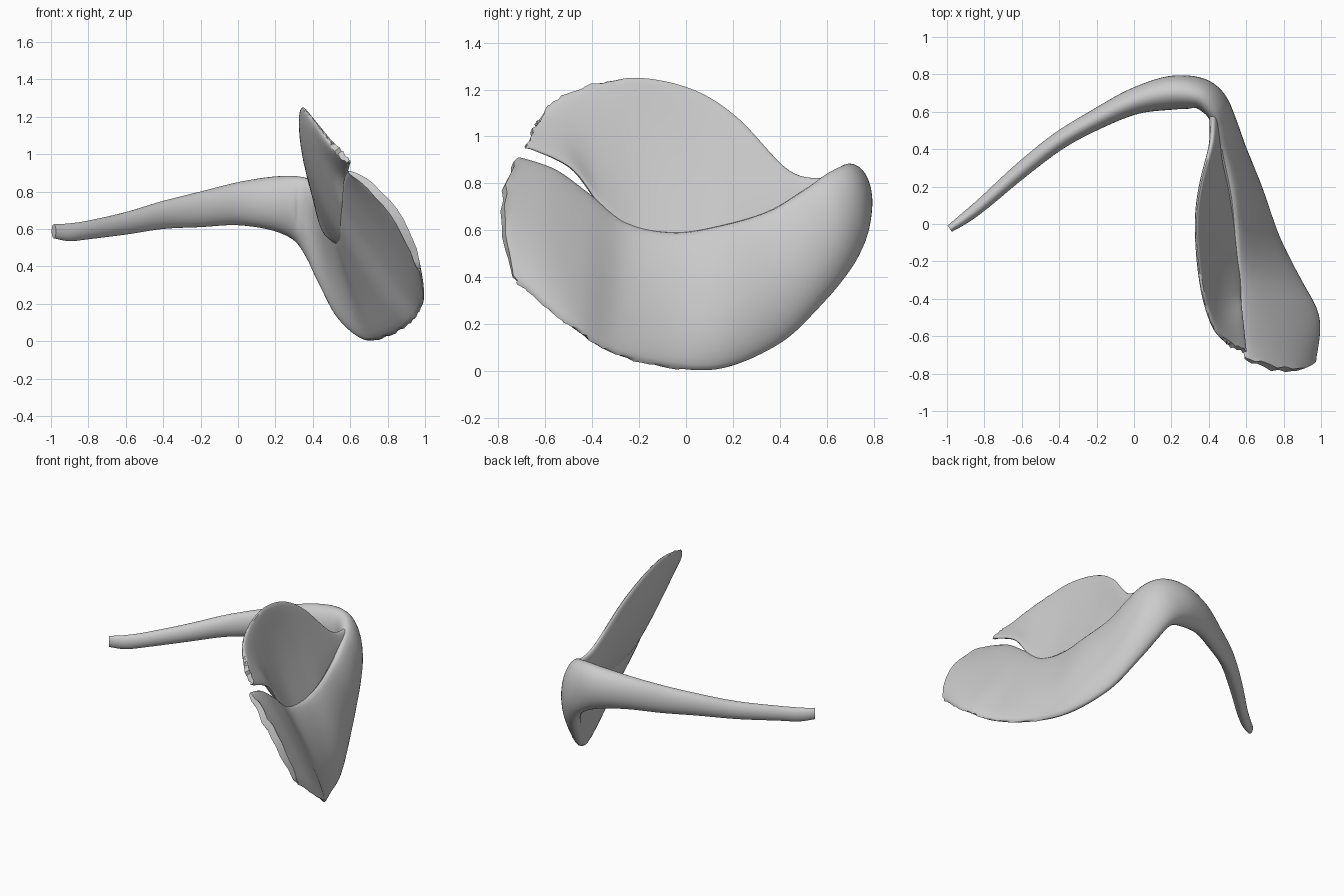
import bpy, bmesh, random
from math import cos, pi
from mathutils import Vector

if "Cube" in bpy.data.objects:
    bpy.data.objects.remove(bpy.data.objects["Cube"])

random.seed(4)
SUB, N = 8, 16


def catmull(a, b, c, d, t):
    return 0.5 * (2 * b + (c - a) * t + (2 * a - 5 * b + 4 * c - d) * t * t
                  + (3 * b - a - 3 * c + d) * t ** 3)


def loft(name, stations, ragged, rim):
    """Skin flattened sections, each given as top, middle, bottom, thickness, edge bluntness."""
    n = len(stations)
    dense = []
    for i in range(n - 1):
        quad = [stations[max(0, min(n - 1, i + k))] for k in (-1, 0, 1, 2)]
        for j in range(SUB + (i == n - 2)):
            dense.append([catmull(*[q[k] for q in quad], j / SUB) for k in range(5)])
    bm = bmesh.new()
    rings = []
    for i, (top, mid, bot, thick, blunt) in enumerate(dense):
        before, after = dense[max(0, i - 1)], dense[min(len(dense) - 1, i + 1)]
        ctrl = 2 * mid - (top + bot) / 2
        front, back = [], []
        for k in range(N + 1):
            t = 0.5 - 0.5 * cos(pi * k / N)
            s = 2 * t - 1
            centre = top * (1 - t) ** 2 + ctrl * 2 * t * (1 - t) + bot * t * t
            along = (after[0] - before[0]) * (1 - t) + (after[2] - before[2]) * t
            across = (ctrl - top) * (1 - t) + (bot - ctrl) * t
            normal = along.cross(across).normalized()
            half = thick / 2 * max(0, 1 - s * s) ** blunt
            # chipped rim towards the free end
            if i > len(dense) * ragged and (k == rim or i == len(dense) - 1):
                centre = centre + Vector((0, random.uniform(-.01, .006), random.uniform(-.006, .006)))
            front.append(bm.verts.new(centre + normal * half))
            if 0 < k < N:
                back.append(bm.verts.new(centre - normal * half))
        rings.append(front + back[::-1])
    count = len(rings[0])
    for a, b in zip(rings, rings[1:]):
        for k in range(count):
            m = (k + 1) % count
            bm.faces.new((a[k], a[m], b[m], b[k]))
    # end caps, bridged across the thickness
    for ring in (rings[0], rings[-1]):
        for k in range(N):
            quad = [ring[k], ring[k + 1], ring[(count - k - 1) % count], ring[(count - k) % count]]
            bm.faces.new(list(dict.fromkeys(quad)))
    bmesh.ops.recalc_face_normals(bm, faces=bm.faces)
    mesh = bpy.data.meshes.new(name)
    bm.to_mesh(mesh)
    bm.free()
    obj = bpy.data.objects.new(name, mesh)
    bpy.context.collection.objects.link(obj)
    bpy.context.view_layer.objects.active = obj
    obj.select_set(True)
    bpy.ops.object.shade_smooth_by_angle(angle=0.8)
    obj.select_set(False)


def station(top, mid, bot, thick, blunt=.4):
    return Vector(top), Vector(mid), Vector(bot), thick, blunt


def rod(x, y, low, high, thick):
    return station((x, y, high), (x, y, (low + high) / 2), (x, y, low), thick, .5)


# curved arm flowing into the lower half of the blade
loft("arm_and_lower_blade", [
    rod(-.985, -.025, .55, .625, .04),
    rod(-.9, .035, .535, .63, .06),
    rod(-.8, .115, .545, .645, .07),
    rod(-.6, .29, .57, .69, .085),
    rod(-.4, .445, .60, .75, .095),
    rod(-.2, .56, .61, .80, .11),
    rod(0, .655, .62, .85, .14),
    rod(.19, .70, .59, .88, .18),
    station((.33, .68, .88), (.33, .70, .71), (.31, .73, .53), .17, .5),
    station((.41, .60, .84), (.415, .66, .64), (.38, .69, .43), .15, .5),
    station((.45, .50, .77), (.475, .58, .52), (.44, .58, .30), .12),
    station((.48, .35, .68), (.545, .40, .38), (.54, .40, .12), .10),
    station((.52, .15, .62), (.62, .18, .30), (.67, .15, .01), .09),
    station((.54, -.05, .59), (.665, -.05, .28), (.78, -.10, .02), .08),
    station((.55, -.25, .63), (.725, -.28, .34), (.90, -.32, .08), .07),
    station((.56, -.42, .76), (.785, -.45, .46), (.975, -.46, .17), .07),
    station((.565, -.56, .86), (.82, -.61, .57), (.99, -.57, .25), .065),
    station((.59, -.71, .91), (.83, -.78, .69), (.97, -.72, .38), .05),
], .74, N)

# upper half of the blade, split from the lower half by the notch
loft("upper_blade", [
    station((.42, .60, .82), (.43, .55, .76), (.44, .50, .68), .05),
    station((.415, .44, .855), (.435, .40, .72), (.47, .35, .57), .05),
    station((.36, .22, 1.08), (.415, .20, .80), (.53, .17, .52), .05),
    station((.335, .03, 1.20), (.405, .02, .86), (.555, .0, .51), .05),
    station((.345, -.20, 1.25), (.415, -.20, .91), (.57, -.20, .55), .05),
    station((.375, -.40, 1.22), (.445, -.39, .97), (.57, -.36, .70), .05),
    station((.43, -.56, 1.15), (.49, -.54, 1.01), (.58, -.49, .865), .045),
    station((.50, -.63, 1.06), (.54, -.66, 1.01), (.60, -.68, .955), .035),
], .6, 0)
